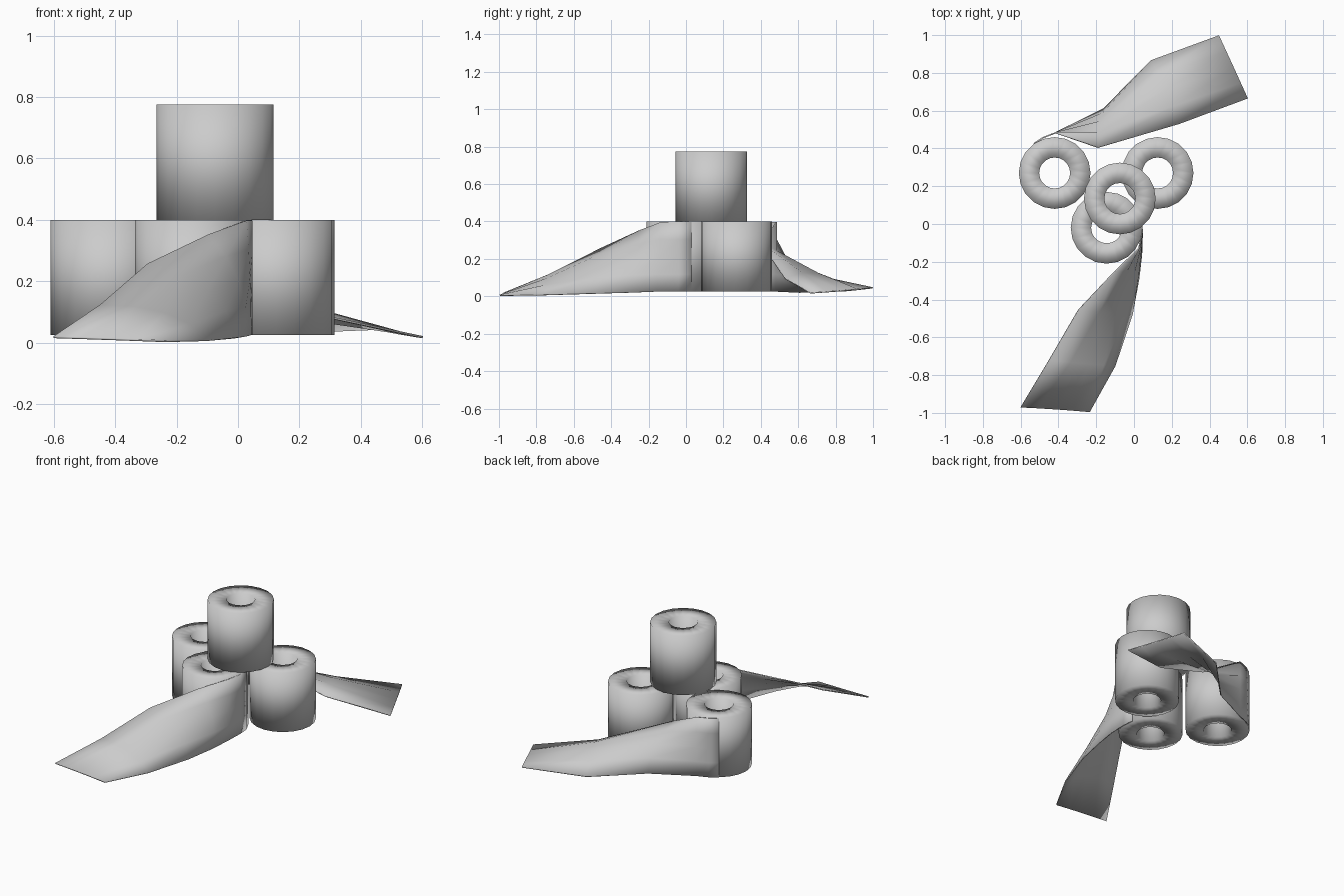
import bpy, bmesh, math

if "Cube" in bpy.data.objects:
    bpy.data.objects.remove(bpy.data.objects["Cube"])

R_OUT, R_IN, H, SIDES = 0.19, 0.082, 0.375, 20


def finish(name, bm):
    bmesh.ops.recalc_face_normals(bm, faces=bm.faces)
    for f in bm.faces:
        f.smooth = True
    me = bpy.data.meshes.new(name)
    bm.to_mesh(me)
    bm.free()
    ob = bpy.data.objects.new(name, me)
    bpy.context.collection.objects.link(ob)
    return ob


def roll(name, x, y, z):
    """Paper roll: thick tube, fully smooth shaded."""
    bm = bmesh.new()
    profile = [(R_OUT, 0), (R_OUT, H), (R_IN, H), (R_IN, 0)]
    rings = []
    for i in range(SIDES):
        a = 2 * math.pi * i / SIDES
        rings.append([bm.verts.new((r * math.cos(a), r * math.sin(a), h)) for r, h in profile])
    for i in range(SIDES):
        p, q = rings[i], rings[(i + 1) % SIDES]
        for k in range(4):
            n = (k + 1) % 4
            bm.faces.new((p[k], q[k], q[n], p[n]))
    finish(name, bm).location = (x, y, z)


def sheet(name, stations, cols=4):
    """Loose paper: each station is (top edge, middle, bottom edge)."""
    bm = bmesh.new()
    rows = []
    for a, m, b in stations:
        row = []
        for k in range(cols + 1):
            t = k / cols
            wa, wm, wb = (1 - t) * (1 - 2 * t), 4 * t * (1 - t), t * (2 * t - 1)
            row.append(bm.verts.new([wa * a[i] + wm * m[i] + wb * b[i] for i in range(3)]))
        rows.append(row)
    for p, q in zip(rows, rows[1:]):
        for k in range(cols):
            bm.faces.new((p[k], q[k], q[k + 1], p[k + 1]))
    ob = finish(name, bm)
    s = ob.modifiers.new("thickness", 'SOLIDIFY')
    s.thickness, s.offset = 0.007, 0


def upright(x, y):
    return ((x, y, 0.397), (x, y, 0.21), (x, y, 0.025))


# Three rolls on the ground, one stacked on top
roll("roll_left", -0.42, 0.27, 0.025)
roll("roll_right", 0.125, 0.27, 0.025)
roll("roll_front", -0.145, -0.02, 0.025)
roll("roll_top", -0.075, 0.135, 0.40)

# Sheet trailing forward from the front roll
sheet("front_sheet", [
    upright(0.038, 0.03),
    upright(0.044, -0.04),
    ((0.025, -0.13, 0.397), (0.036, -0.14, 0.21), (0.04, -0.16, 0.025)),
    ((-0.10, -0.25, 0.35), (0.0, -0.26, 0.20), (0.025, -0.29, 0.02)),
    ((-0.295, -0.455, 0.255), (-0.10, -0.47, 0.17), (-0.01, -0.48, 0.015)),
    ((-0.45, -0.72, 0.12), (-0.24, -0.74, 0.095), (-0.10, -0.75, 0.008)),
    ((-0.60, -0.97, 0.018), (-0.42, -0.98, 0.012), (-0.235, -0.995, 0.005)),
])

# Sheet trailing backward and right from the left roll
sheet("back_sheet", [
    upright(-0.53, 0.425),
    upright(-0.48, 0.458),
    upright(-0.415, 0.483),
    ((-0.19, 0.405, 0.28), (-0.17, 0.545, 0.185), (-0.16, 0.61, 0.02)),
    ((0.24, 0.53, 0.095), (0.17, 0.71, 0.12), (0.09, 0.865, 0.03)),
    ((0.602, 0.665, 0.018), (0.527, 0.83, 0.03), (0.45, 0.998, 0.045)),
])
